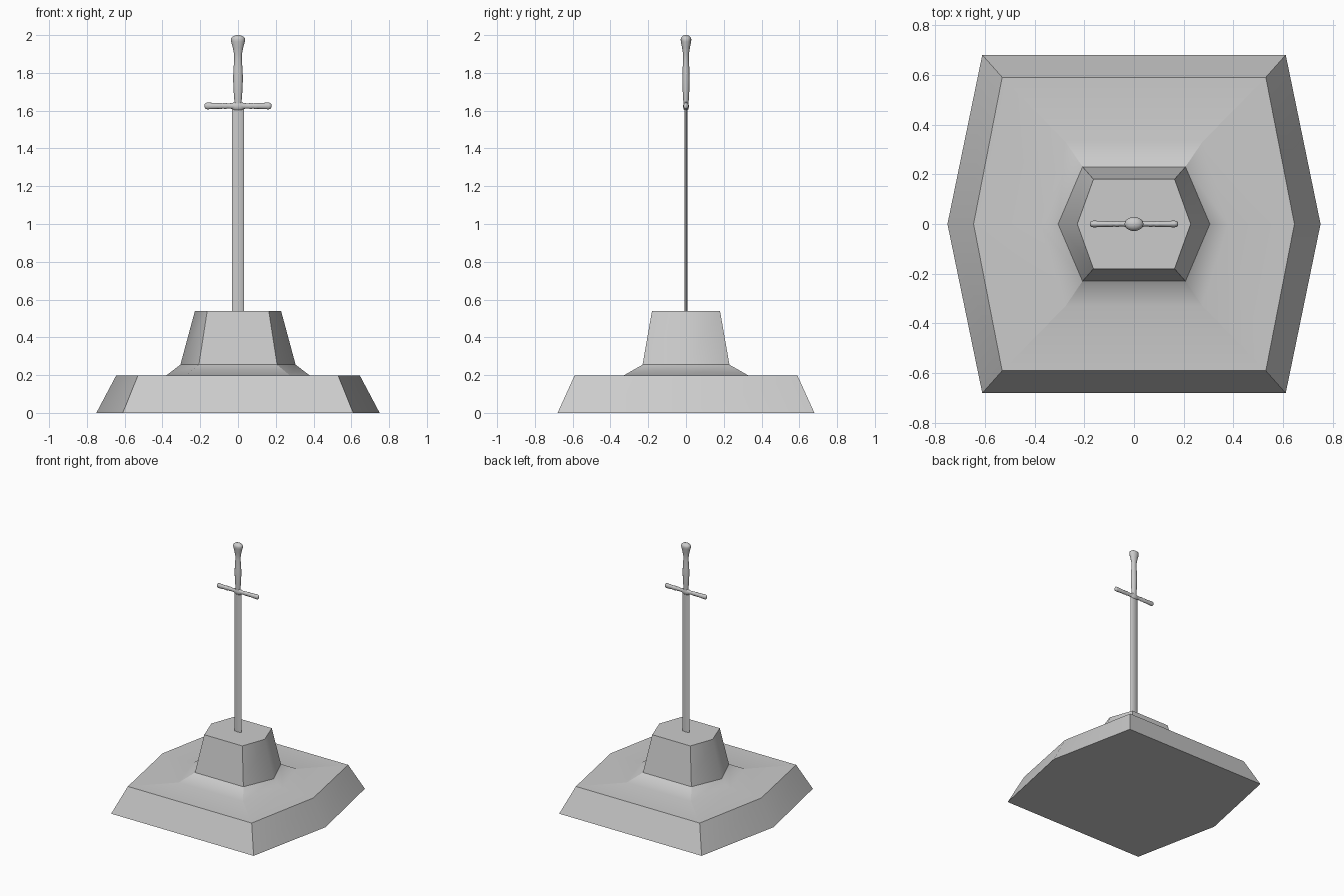
import bpy, bmesh
from math import cos, sin, tau, radians

if "Cube" in bpy.data.objects:
    bpy.data.objects.remove(bpy.data.objects["Cube"])


def loft(name, rings):
    """Skin a list of closed point loops and cap both ends."""
    bm = bmesh.new()
    loops = [[bm.verts.new(p) for p in ring] for ring in rings]
    n = len(loops[0])
    for a, b in zip(loops, loops[1:]):
        for i in range(n):
            j = (i + 1) % n
            bm.faces.new((a[i], a[j], b[j], b[i]))
    bm.faces.new(loops[0][::-1])
    bm.faces.new(loops[-1])
    bmesh.ops.recalc_face_normals(bm, faces=bm.faces)
    for f in bm.faces:
        f.smooth = True
    mesh = bpy.data.meshes.new(name)
    bm.to_mesh(mesh)
    bm.free()
    ob = bpy.data.objects.new(name, mesh)
    bpy.context.collection.objects.link(ob)
    return ob


def smooth(ob, angle):
    bpy.ops.object.select_all(action='DESELECT')
    ob.select_set(True)
    bpy.context.view_layer.objects.active = ob
    bpy.ops.object.shade_smooth_by_angle(angle=radians(angle))


def ellipse(rx, ry, z, n=16):
    return [(rx * cos(tau * i / n), ry * sin(tau * i / n), z) for i in range(n)]


def hexagon(cx, cy, tip, z):
    return [(tip, 0, z), (cx, cy, z), (-cx, cy, z),
            (-tip, 0, z), (-cx, -cy, z), (cx, -cy, z)]


# Stone: stepped six-sided plinth with a flared pedestal
stone = loft("stone_pedestal", [
    hexagon(0.61, 0.68, 0.75, 0.0),
    hexagon(0.53, 0.59, 0.645, 0.198),
    hexagon(0.275, 0.33, 0.38, 0.198),
    hexagon(0.207, 0.23, 0.305, 0.255),
    hexagon(0.163, 0.18, 0.228, 0.54),
])
# Crisp corners and rims; the side ridges and the foot of the flare stay soft
bm = bmesh.new()
bm.from_mesh(stone.data)
for e in bm.edges:
    a, b = (v.co for v in e.verts)
    level = abs(a.z - b.z) < 1e-4
    foot = level and max(abs(a.x), abs(b.x)) < 0.4 and a.z < 0.22
    ridge = abs(a.y) < 1e-4 and abs(b.y) < 1e-4
    e.smooth = foot or ridge
bm.to_mesh(stone.data)
bm.free()
weighted = stone.modifiers.new("weighted", 'WEIGHTED_NORMAL')
weighted.keep_sharp = True

# Blade: thin lens-shaped section sunk into the stone
blade = loft("blade", [ellipse(0.032, 0.008, z, 8) for z in (0.5, 1.62)])
smooth(blade, 50)

# Crossguard: turned bar lying along x, mirrored profile of (x, radius)
half = [(0.012, 0.018), (0.035, 0.015), (0.055, 0.013), (0.068, 0.017),
        (0.08, 0.013), (0.092, 0.017), (0.105, 0.015), (0.162, 0.018),
        (0.172, 0.016), (0.177, 0.008)]
profile = [(-x, r) for x, r in reversed(half)] + half
guard = loft("crossguard", [
    [(x, 0.75 * r * cos(tau * i / 16), 1.625 + r * sin(tau * i / 16))
     for i in range(16)] for x, r in profile])
smooth(guard, 50)

# Collar: rounded swelling where blade, guard and grip meet
collar = loft("collar", [ellipse(r, r * 0.42, z) for z, r in
                         [(1.6, 0.012), (1.606, 0.028), (1.622, 0.038),
                          (1.638, 0.032), (1.648, 0.018)]])
smooth(collar, 60)

# Grip and pommel: one flattened turning
grip = loft("grip_and_pommel", [ellipse(r, r * 0.75, z) for z, r in [
    (1.635, 0.018), (1.66, 0.020), (1.70, 0.023), (1.77, 0.026),
    (1.82, 0.024), (1.87, 0.020), (1.90, 0.021), (1.935, 0.028),
    (1.965, 0.036), (1.978, 0.038), (1.988, 0.034), (1.996, 0.022),
    (2.0, 0.008)]])
smooth(grip, 50)
